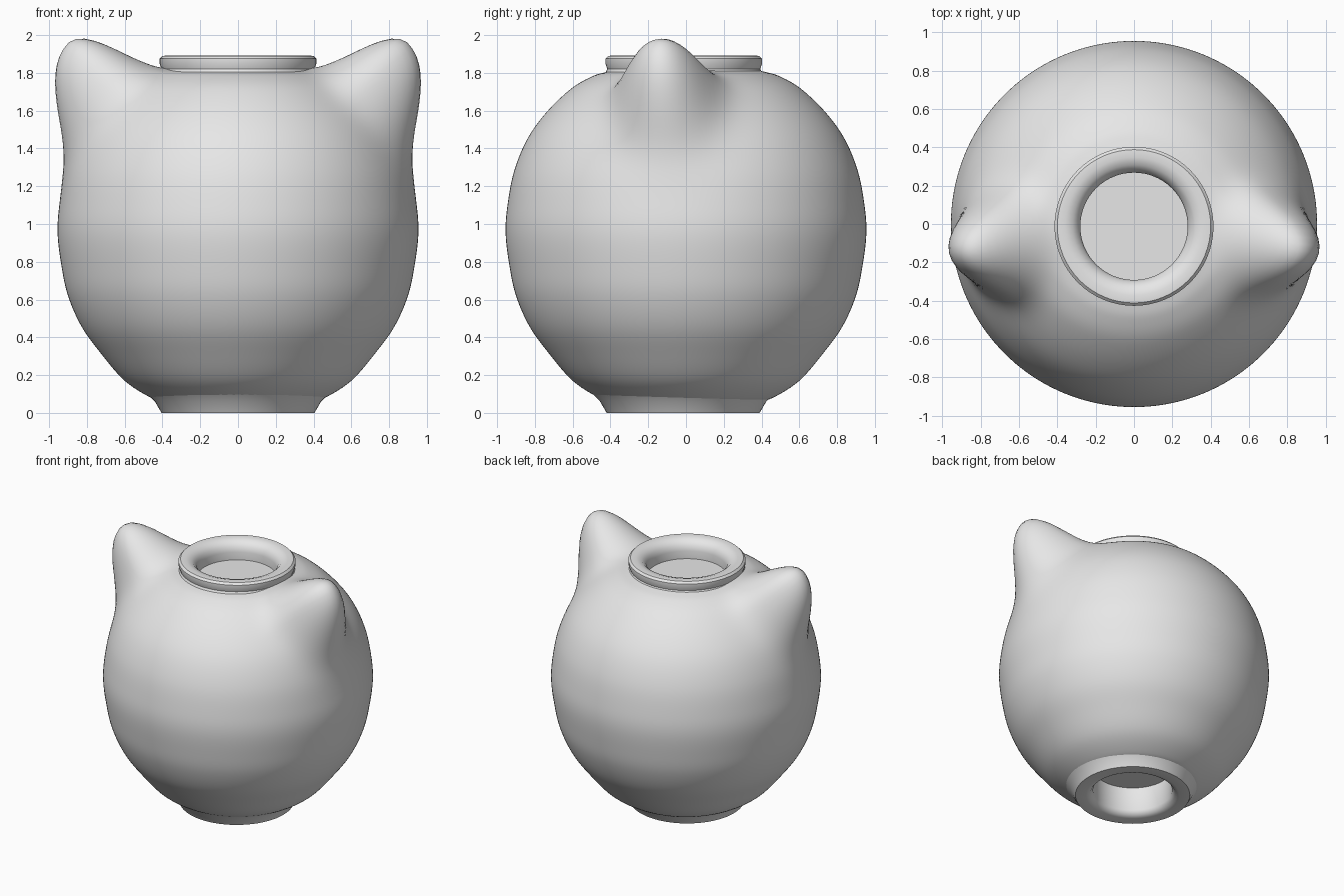
import bpy
import bmesh
import math
from mathutils import Vector

cube = bpy.data.objects.get("Cube")
if cube:
    bpy.data.objects.remove(cube)

clay = bpy.data.materials.new("light grey clay")
clay.use_nodes = True
GREY = (0.8, 0.8, 0.8, 1)
clay.diffuse_color = GREY
clay.node_tree.nodes["Principled BSDF"].inputs["Base Color"].default_value = GREY


def smooth_path(points, steps):
    """Catmull-Rom curve through the profile points."""
    pts = [Vector(p) for p in points]
    pts = [2 * pts[0] - pts[1]] + pts + [2 * pts[-1] - pts[-2]]
    path = []
    for a, b, c, d in zip(pts, pts[1:], pts[2:], pts[3:]):
        for i in range(steps):
            t = i / steps
            path.append(0.5 * (2 * b + (c - a) * t + (2 * a - 5 * b + 4 * c - d) * t ** 2
                               + (3 * b - a - 3 * c + d) * t ** 3))
    return path + [pts[-2]]


def lathe(name, profile, segments, offset_y=0.0, deform=None, sharp=40):
    """Turn a (radius, height) profile about the vertical axis."""
    bm = bmesh.new()
    rings = []
    for r, z in profile:
        if r < 0.001:
            rings.append([bm.verts.new((0, offset_y, z))] * segments)
            continue
        ring = []
        for i in range(segments):
            a = math.tau * i / segments
            co = Vector((r * math.cos(a), r * math.sin(a) + offset_y, z))
            ring.append(bm.verts.new(deform(co) if deform else co))
        rings.append(ring)
    for low, high in zip(rings, rings[1:]):
        for i in range(segments):
            j = (i + 1) % segments
            corners = list(dict.fromkeys((low[i], low[j], high[j], high[i])))
            bm.faces.new(corners)
    mesh = bpy.data.meshes.new(name)
    bm.to_mesh(mesh)
    bm.free()
    mesh.materials.append(clay)
    obj = bpy.data.objects.new(name, mesh)
    bpy.context.collection.objects.link(obj)
    bpy.ops.object.select_all(action="DESELECT")
    obj.select_set(True)
    bpy.context.view_layer.objects.active = obj
    bpy.ops.object.shade_smooth_by_angle(angle=math.radians(sharp))
    return obj


CENTRE = Vector((0, 0, 0.95))


def pull_ears(co):
    """Pull two soft pointed ears out of the round body."""
    ray = co - CENTRE
    d = ray.normalized()
    rise = math.degrees(math.atan2(d.z, abs(d.x))) - 48.5
    side = math.degrees(math.asin(d.y)) + 6
    spread = 7 if rise > 0 else 11.7
    gain = 0.38 * math.exp(-0.5 * ((rise / spread) ** 2 + (side / 8.5) ** 2))
    return co + d * gain


# Round body with ears
body = [(0.38, 0.06), (0.46, 0.08), (0.60, 0.17), (0.73, 0.32), (0.83, 0.46),
        (0.90, 0.62), (0.935, 0.78), (0.955, 0.95), (0.945, 1.1), (0.91, 1.28),
        (0.84, 1.45), (0.74, 1.59), (0.61, 1.715), (0.5, 1.78), (0.42, 1.805), (0.34, 1.82)]
lathe("body", smooth_path(body, 6), 160, deform=pull_ears, sharp=60)

# Foot ring with a recess beneath
foot = [(0, 0.22), (0.28, 0.22), (0.28, 0.04), (0.30, 0.01), (0.33, 0),
        (0.405, 0), (0.44, 0.06), (0.48, 0.10)]
lathe("foot_ring", foot, 64, -0.015)

# Raised collar with a shallow well
collar = [(0.42, 1.79), (0.405, 1.82), (0.415, 1.85), (0.415, 1.875), (0.40, 1.89), (0.36, 1.893),
          (0.32, 1.88), (0.29, 1.85), (0.28, 1.81), (0.28, 1.75), (0, 1.75)]
lathe("collar", collar, 64, -0.012)
